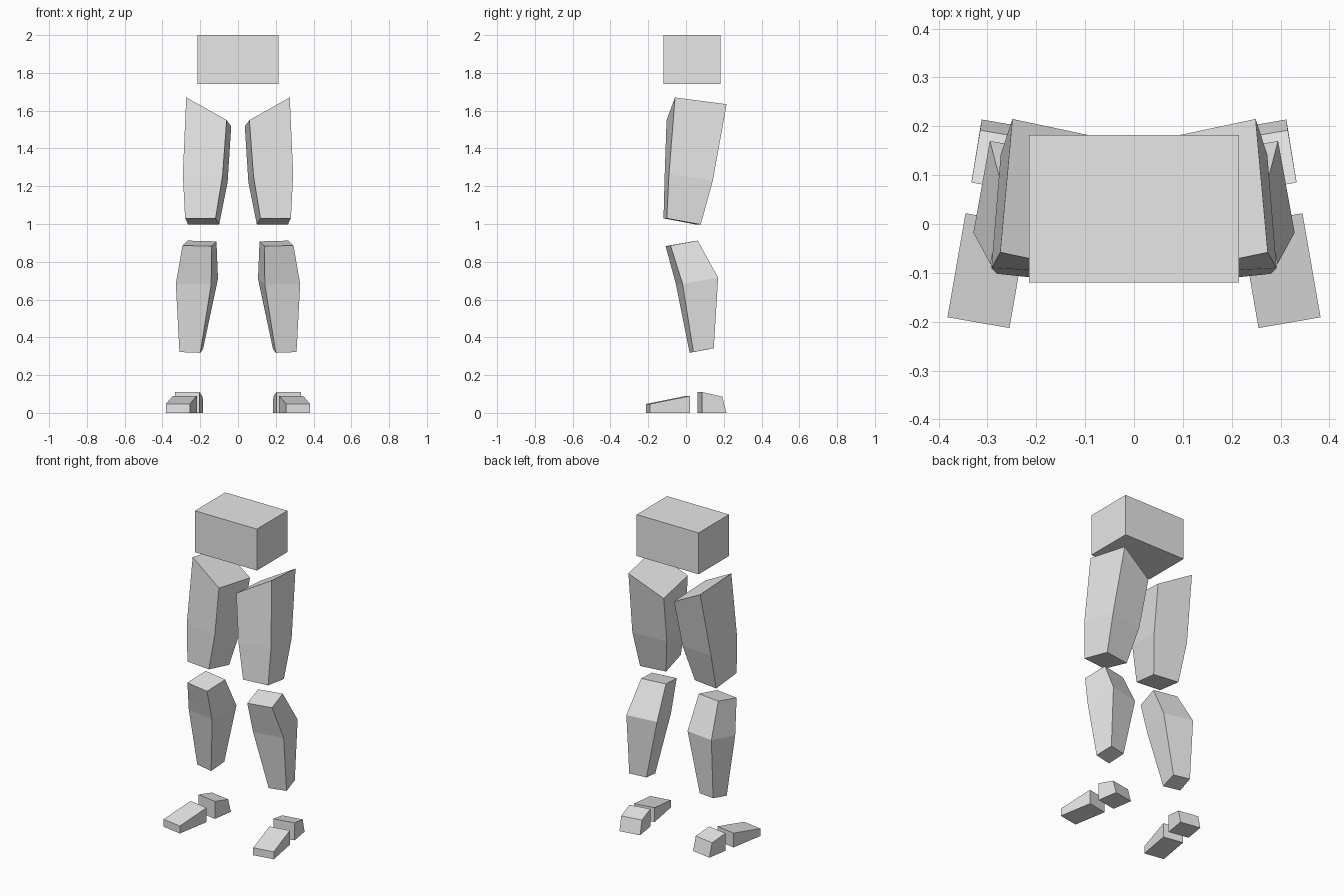
import bpy
import bmesh

grey = bpy.data.materials.new("light grey")
grey.diffuse_color = (0.8, 0.8, 0.8, 1.0)


def loft(name, rings, side=1):
    """Closed block through four-cornered rings; side=-1 mirrors it across x."""
    bm = bmesh.new()
    loops = [[bm.verts.new((side * x, y, z)) for x, y, z in ring] for ring in rings]
    bm.faces.new(loops[0])
    bm.faces.new(loops[-1])
    for a, b in zip(loops, loops[1:]):
        for i in range(4):
            j = (i + 1) % 4
            bm.faces.new((a[i], a[j], b[j], b[i]))
    bmesh.ops.recalc_face_normals(bm, faces=bm.faces)
    mesh = bpy.data.meshes.new(name)
    bm.to_mesh(mesh)
    bm.free()
    mesh.materials.append(grey)
    obj = bpy.data.objects.new(name, mesh)
    bpy.context.collection.objects.link(obj)


def rect(x, y0, y1, z):
    return [(-x, y0, z), (x, y0, z), (x, y1, z), (-x, y1, z)]


# Hip block
loft("pelvis", [rect(0.215, -0.12, 0.182, 1.74), rect(0.215, -0.12, 0.182, 2.0)])

# Leg parts, each ring: front inner, front outer, back outer, back inner
parts = {
    "thigh": [
        [(0.06, -0.103, 1.55), (0.274, -0.058, 1.67),
         (0.249, 0.215, 1.634), (0.036, 0.17, 1.517)],
        [(0.082, -0.113, 1.255), (0.292, -0.09, 1.263),
         (0.273, 0.142, 1.23), (0.055, 0.112, 1.22)],
        [(0.119, -0.119, 1.03), (0.28, -0.102, 1.03),
         (0.264, 0.078, 0.997), (0.10, 0.055, 0.997)],
    ],
    "shin": [
        [(0.14, -0.108, 0.883), (0.294, -0.082, 0.886),
         (0.267, 0.062, 0.912), (0.114, 0.036, 0.908)],
        [(0.142, -0.053, 0.68), (0.329, -0.018, 0.683),
         (0.295, 0.17, 0.716), (0.106, 0.136, 0.71)],
        [(0.20, 0.019, 0.318), (0.31, 0.039, 0.322),
         (0.291, 0.147, 0.342), (0.185, 0.128, 0.338)],
    ],
    "toe": [
        [(0.255, -0.213, 0), (0.382, -0.191, 0),
         (0.345, 0.022, 0), (0.218, 0.0, 0)],
        [(0.255, -0.213, 0.047), (0.382, -0.191, 0.047),
         (0.345, 0.022, 0.09), (0.218, 0.0, 0.09)],
    ],
    "heel": [
        [(0.204, 0.062, 0), (0.333, 0.085, 0),
         (0.312, 0.214, 0), (0.184, 0.192, 0)],
        [(0.204, 0.062, 0.11), (0.333, 0.085, 0.11),
         (0.315, 0.192, 0.086), (0.187, 0.17, 0.086)],
    ],
}

# Both legs
for part, rings in parts.items():
    for label, side in (("right", 1), ("left", -1)):
        loft(f"{part}_{label}", rings, side)
